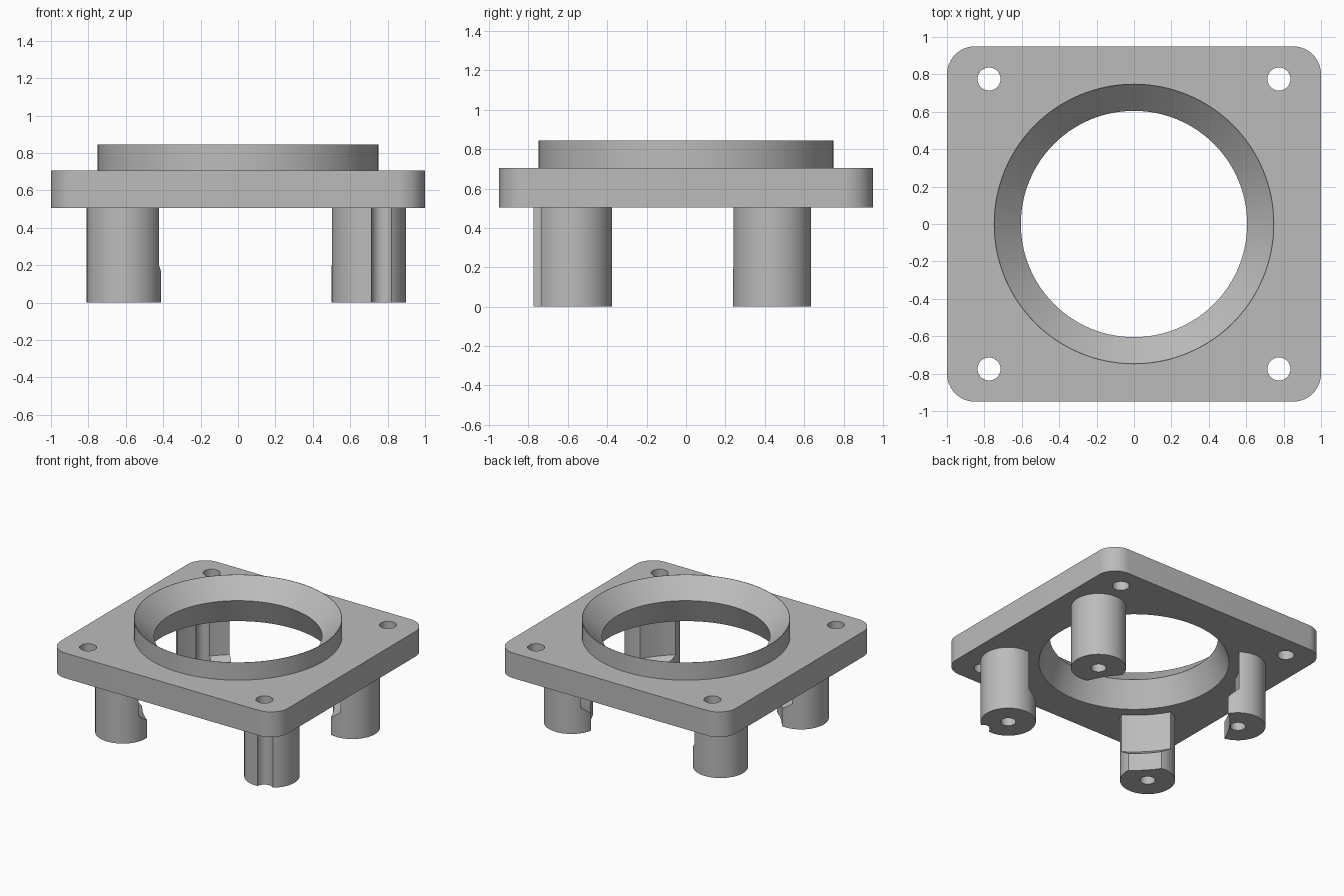
import bpy, bmesh, math

if "Cube" in bpy.data.objects:
    bpy.data.objects.remove(bpy.data.objects["Cube"])

Z_BOT, Z_TOP, Z_RIM = 0.505, 0.705, 0.845

grey = bpy.data.materials.new("plain grey")
grey.diffuse_color = (0.5, 0.5, 0.5, 1)
grey.use_nodes = True
grey.node_tree.nodes["Principled BSDF"].inputs["Base Color"].default_value = grey.diffuse_color


def make_object(name, bm):
    bmesh.ops.recalc_face_normals(bm, faces=bm.faces)
    mesh = bpy.data.meshes.new(name)
    bm.to_mesh(mesh)
    bm.free()
    mesh.materials.append(grey)
    obj = bpy.data.objects.new(name, mesh)
    bpy.context.collection.objects.link(obj)
    return obj


def prism(name, outline, z0, z1):
    """Extrude a flat outline straight up."""
    bm = bmesh.new()
    face = bm.faces.new([bm.verts.new((x, y, z0)) for x, y in outline])
    top = bmesh.ops.extrude_face_region(bm, geom=[face])["geom"]
    verts = [v for v in top if isinstance(v, bmesh.types.BMVert)]
    bmesh.ops.translate(bm, verts=verts, vec=(0, 0, z1 - z0))
    return make_object(name, bm)


def arc(cx, cy, r, a0, a1, n):
    step = math.radians(a1 - a0) / n
    return [(cx + r * math.cos(math.radians(a0) + i * step),
             cy + r * math.sin(math.radians(a0) + i * step)) for i in range(n + 1)]


def cylinder(name, x, y, r, z0, z1, n=64):
    return prism(name, arc(x, y, r, 0, 360, n)[:-1], z0, z1)


def lathe(name, profile, closed, n=128):
    """Spin (radius, z) points about z: a closed ring, or a capped solid."""
    bm = bmesh.new()
    rings = [[bm.verts.new((x, y, z)) for x, y in arc(0, 0, r, 0, 360, n)[:-1]]
             for r, z in profile]
    pairs = list(zip(rings, rings[1:]))
    if closed:
        pairs.append((rings[-1], rings[0]))
    else:
        bm.faces.new(rings[0])
        bm.faces.new(rings[-1])
    for a, b in pairs:
        for i in range(n):
            j = (i + 1) % n
            bm.faces.new((a[i], a[j], b[j], b[i]))
    return make_object(name, bm)


def cut(obj, cutter):
    mod = obj.modifiers.new("cut", 'BOOLEAN')
    mod.operation = 'DIFFERENCE'
    mod.solver = 'EXACT'
    mod.object = cutter
    bpy.context.view_layer.objects.active = obj
    bpy.ops.object.modifier_apply(modifier=mod.name)


def shade(obj):
    bpy.ops.object.select_all(action='DESELECT')
    obj.select_set(True)
    bpy.context.view_layer.objects.active = obj
    bpy.ops.object.shade_smooth_by_angle(angle=math.radians(25))


# Rounded mounting plate
R = 0.15
outline = []
for sx, sy, a in ((1, 1, 0), (-1, 1, 90), (-1, -1, 180), (1, -1, 270)):
    outline += arc(sx * (1 - R), sy * (0.95 - R), R, a, a + 90, 12)
plate = prism("mounting_plate", outline, Z_BOT, Z_TOP)

# Cutters: flared bore, corner screw holes, hole in the back edge
slope = (0.605 - 0.685) / (Z_TOP - Z_BOT)
cutters = [lathe("bore_cutter", [(0.685 - slope * 0.1, Z_BOT - 0.1),
                                 (0.605 + slope * 0.1, Z_TOP + 0.1)], False)]
for sx in (-1, 1):
    for sy in (-1, 1):
        cutters.append(cylinder("screw_cutter", sx * 0.775, sy * 0.775, 0.0615, -0.1, 1, 40))
side = cylinder("side_cutter", 0, 0, 0.073, -1.1, -0.5, 40)
side.rotation_euler = (math.radians(90), 0, 0)
bpy.context.view_layer.update()
cutters.append(side)
for c in cutters:
    cut(plate, c)
shade(plate)

# Raised collar with a sloped inside
collar = lathe("collar", [(0.605, Z_TOP), (0.75, Z_TOP), (0.75, Z_RIM), (0.747, Z_RIM)], True)
shade(collar)

# Clearance around the middle, wider above a sloped ledge
clearance = lathe("clearance_cutter", [(0.69, -0.1), (0.69, 0.14), (0.77, 0.2), (0.77, 0.7)], False)
cutters.append(clearance)

# Four posts with screw bores
for side_name, x in (("left", -0.61), ("right", 0.7)):
    for end_name, y in (("front", -0.575), ("back", 0.437)):
        post = cylinder(f"{end_name}_{side_name}_post", x, y, 0.199, 0, Z_BOT)
        bore = cylinder("post_bore_cutter", x, y, 0.055, -0.1, Z_BOT - 0.01, 32)
        cutters.append(bore)
        cut(post, bore)
        cut(post, clearance)
        if (end_name, side_name) == ("front", "right"):
            cut(post, cutters[3])  # groove below the corner screw hole
        shade(post)

for c in cutters:
    bpy.data.objects.remove(c)
